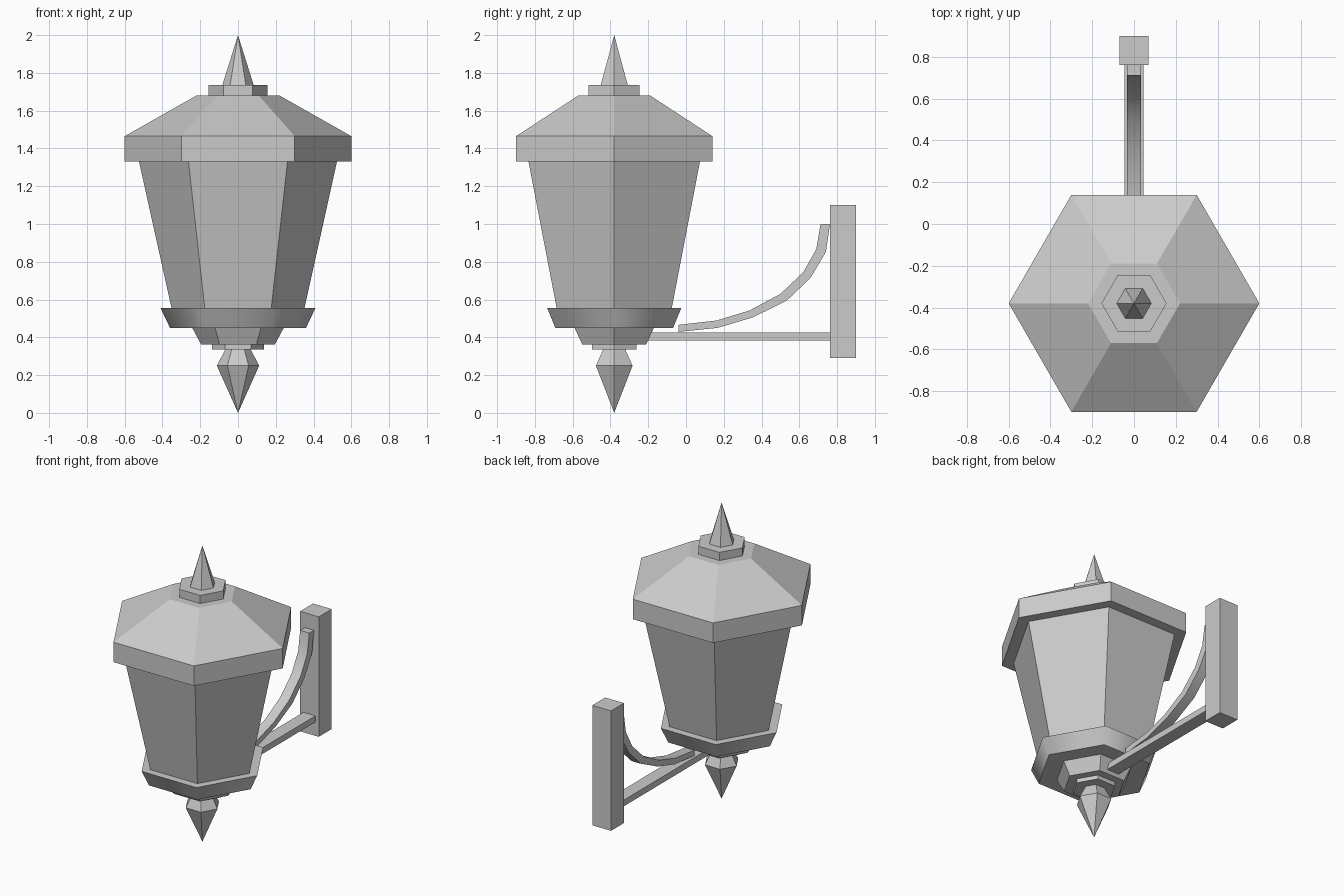
import bpy, bmesh, math
from mathutils import Vector

if "Cube" in bpy.data.objects:
    bpy.data.objects.remove(bpy.data.objects["Cube"])

CY = -0.38  # lantern axis


def make(name, verts, faces, smooth=None):
    me = bpy.data.meshes.new(name)
    me.from_pydata(verts, [], faces)
    bm = bmesh.new()
    bm.from_mesh(me)
    bmesh.ops.remove_doubles(bm, verts=bm.verts, dist=0.0005)
    bmesh.ops.recalc_face_normals(bm, faces=bm.faces)
    bm.to_mesh(me)
    bm.free()
    ob = bpy.data.objects.new(name, me)
    bpy.context.collection.objects.link(ob)
    if smooth:
        bpy.ops.object.select_all(action='DESELECT')
        ob.select_set(True)
        bpy.context.view_layer.objects.active = ob
        bpy.ops.object.shade_smooth_by_angle(angle=math.radians(smooth))
    return ob


def hexpt(r, i, z):
    a = math.radians(60 * i)
    return Vector((r * math.cos(a), CY + r * math.sin(a), z))


def hex_solid(name, profile, smooth=None):
    """Six-sided solid from (radius, z) pairs; radius 0 closes to a point."""
    verts = [hexpt(r, i, z) for r, z in profile for i in range(6)]
    n = len(profile)
    faces = []
    for k in range(n - 1):
        for i in range(6):
            j = (i + 1) % 6
            a, b, c, d = k*6 + i, k*6 + j, k*6 + 6 + j, k*6 + 6 + i
            if profile[k][0] == 0:
                faces.append((a, c, d))
            elif profile[k + 1][0] == 0:
                faces.append((a, b, d))
            else:
                faces.append((a, b, c, d))
    if profile[0][0]:
        faces.append(tuple(range(6)))
    if profile[-1][0]:
        faces.append(tuple(range(n*6 - 6, n*6)))
    return make(name, verts, faces, smooth)


def box(name, x, y0, y1, z0, z1):
    v = [(sx * x, y, z) for z in (z0, z1)
         for sx, y in ((-1, y0), (1, y0), (1, y1), (-1, y1))]
    f = [(0, 1, 2, 3), (4, 5, 6, 7)] + [(i, (i+1) % 4, (i+1) % 4 + 4, i+4) for i in range(4)]
    return make(name, v, f)


# Roof, cap and finials
hex_solid("roof", [(0.60, 1.33), (0.60, 1.465), (0.22, 1.68)])
hex_solid("roof_cap", [(0.156, 1.675), (0.156, 1.735)])
hex_solid("top_spike", [(0.083, 1.735), (0, 2.0)])
hex_solid("collar", [(0.36, 0.45), (0.41, 0.555)], 65)
hex_solid("base", [(0.195, 0.362), (0.245, 0.455)])
hex_solid("base_disc", [(0.137, 0.335), (0.137, 0.365)])
hex_solid("bottom_finial", [(0, 0.0), (0.112, 0.25), (0.066, 0.338)])

# Tapered body: frame faces with a flush glass pane on each side
Z0, Z1, R0, R1 = 0.555, 1.33, 0.352, 0.524
fv, ff, pv, pf = [], [], [], []


def side_pt(i, z, half):
    r = R0 + (R1 - R0) * (z - Z0) / (Z1 - Z0)
    a, b = hexpt(r, i, z), hexpt(r, i + 1, z)
    return (a + b) / 2 + (b - a).normalized() * (r / 2 if half is None else abs(half)) * 1.0 \
        if half is None or half > 0 else (a + b) / 2 - (b - a).normalized() * abs(half)


for i in range(6):
    outer = [hexpt(R0, i, Z0), hexpt(R0, i + 1, Z0), hexpt(R1, i + 1, Z1), hexpt(R1, i, Z1)]
    inner = [side_pt(i, 0.65, -0.123), side_pt(i, 0.65, 0.123),
             side_pt(i, 1.24, 0.182), side_pt(i, 1.24, -0.182)]
    n = len(fv)
    fv += outer + inner
    ff += [(n+k, n+(k+1) % 4, n+(k+1) % 4 + 4, n+k+4) for k in range(4)]
    m = len(pv)
    pv += inner
    pf.append((m, m+1, m+2, m+3))
make("lantern_frame", fv, ff)
panes = make("glass_panes", pv, pf)
for p in panes.data.polygons:  # panes face outward
    if p.normal.dot(p.center - Vector((0, CY, p.center.z))) < 0:
        p.flip()

# Wall plate and straight arm
box("wall_plate", 0.07, 0.762, 0.90, 0.29, 1.10)
box("arm_bar", 0.045, -0.20, 0.765, 0.383, 0.425)

# Curved brace: lower and upper edges in the y-z plane
low = [(.762, 1.0), (.741, .852), (.659, .714), (.532, .593), (.352, .505), (.167, .45), (-.04, .429)]
upp = [(.712, 1.0), (.69, .868), (.622, .746), (.50, .63), (.336, .542), (.161, .489), (-.04, .466)]
v, f = [], []
for (a, b), (c, d) in zip(low, upp):
    v += [(-.034, a, b), (.034, a, b), (.034, c, d), (-.034, c, d)]
for k in range(len(low) - 1):
    f += [(k*4+i, k*4+(i+1) % 4, k*4+4+(i+1) % 4, k*4+4+i) for i in range(4)]
f += [(0, 1, 2, 3), tuple(range(len(v) - 4, len(v)))]
make("curved_brace", v, f, 40)
